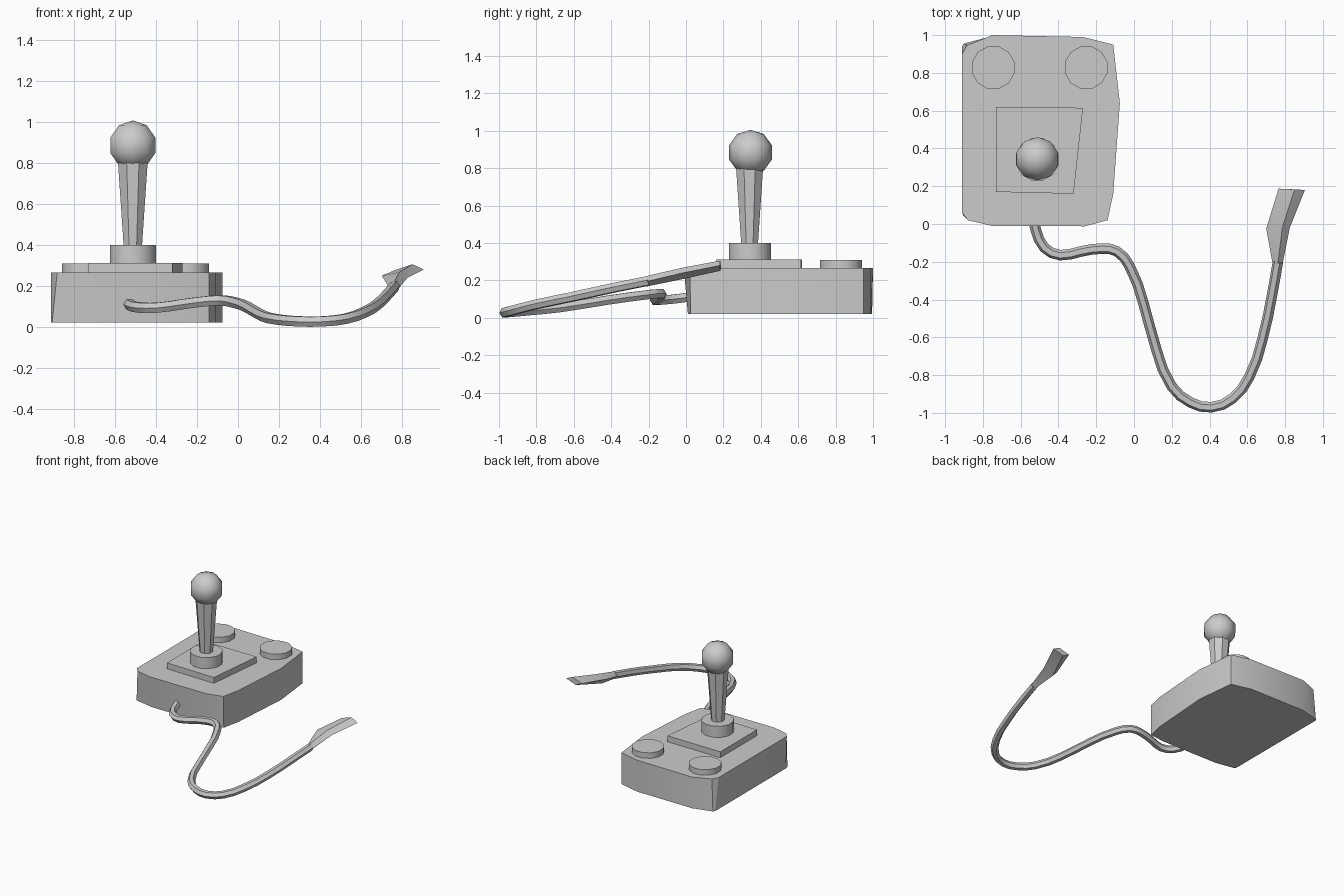
import bpy, math

if "Cube" in bpy.data.objects:
    bpy.data.objects.remove(bpy.data.objects["Cube"])


def smooth(obj, angle=30):
    bpy.ops.object.select_all(action='DESELECT')
    obj.select_set(True)
    bpy.context.view_layer.objects.active = obj
    bpy.ops.object.shade_smooth_by_angle(angle=math.radians(angle))


def loft(name, sections):
    """Skin equal-length point loops and cap both ends."""
    n = len(sections[0])
    verts = [p for s in sections for p in s]
    faces = [tuple(range(n))[::-1], tuple(range(len(verts) - n, len(verts)))]
    for k in range(len(sections) - 1):
        for i in range(n):
            j = (i + 1) % n
            faces.append((k*n + i, k*n + j, k*n + n + j, k*n + n + i))
    me = bpy.data.meshes.new(name)
    me.from_pydata(verts, [], faces)
    obj = bpy.data.objects.new(name, me)
    bpy.context.collection.objects.link(obj)
    smooth(obj)
    return obj


def cone(name, x, y, z0, z1, r0, r1, sides):
    bpy.ops.mesh.primitive_cone_add(vertices=sides, radius1=r0, radius2=r1, depth=z1 - z0,
                                    location=(x, y, (z0 + z1) / 2),
                                    rotation=(0, 0, math.pi / sides))
    obj = bpy.context.object
    obj.name = name
    smooth(obj, 37 if sides > 8 else 30)


# Base housing, counter-clockwise from the front left
top = [(-.88, .02), (-.75, -.01), (-.26, -.012), (-.14, .02), (-.11, .16), (-.075, .64),
       (-.11, .95), (-.27, .99), (-.75, 1.0), (-.885, .945), (-.91, .9), (-.91, .06)]
bottom = [(-.905, .045), (-.75, .015), (-.26, .01), (-.14, .025), (-.11, .16), (-.075, .64),
          (-.11, .95), (-.27, .99), (-.75, .995), (-.9, .955), (-.91, .94), (-.91, .07)]
loft("base", [[(x, y, .022) for x, y in bottom], [(x, y, .267) for x, y in top]])

# Raised plate under the stick
plate = [(-.73, .17), (-.32, .16), (-.27, .615), (-.73, .62)]
loft("stick_plate", [[(x, y, z) for x, y in plate] for z in (.25, .313)])

# Buttons
for name, x in (("left_button", -.745), ("right_button", -.253)):
    cone(name, x, .828, .25, .31, .116, .116, 12)

# Stick: collar, tapered shaft and ball
cone("stick_collar", -.512, .342, .30, .40, .116, .116, 12)
cone("stick_shaft", -.512, .34, .39, .80, .048, .078, 8)
bpy.ops.mesh.primitive_uv_sphere_add(segments=10, ring_count=5, radius=.121,
                                     location=(-.512, .345, .885))
bpy.context.object.name = "stick_ball"
smooth(bpy.context.object, 60)

# Cable
path = [(-.535, .04, .115), (-.52, -.03, .105), (-.475, -.125, .095), (-.39, -.165, .095),
        (-.28, -.145, .11), (-.165, -.13, .125), (-.09, -.145, .13), (-.025, -.22, .122),
        (.05, -.42, .095), (.12, -.67, .055), (.2, -.86, .036), (.3, -.945, .028),
        (.41, -.97, .028), (.52, -.925, .04), (.61, -.81, .07), (.68, -.61, .112),
        (.73, -.38, .162), (.762, -.2, .198)]
cu = bpy.data.curves.new("cable", 'CURVE')
cu.dimensions = '3D'
cu.resolution_u = 2
cu.bevel_depth = .028
cu.bevel_resolution = 1
cu.use_fill_caps = True
sp = cu.splines.new('BEZIER')
sp.bezier_points.add(len(path) - 1)
for bp, p in zip(sp.bezier_points, path):
    bp.co = p
    bp.handle_left_type = bp.handle_right_type = 'AUTO'
cable = bpy.data.objects.new("cable", cu)
bpy.context.collection.objects.link(cable)
bpy.ops.object.select_all(action='DESELECT')
cable.select_set(True)
bpy.context.view_layer.objects.active = cable
bpy.ops.object.convert(target='MESH')
smooth(bpy.context.object)

# Flared connector at the cable end
loft("connector", [
    [(.734, -.21, .195), (.76, -.21, .168), (.787, -.21, .195), (.762, -.21, .224)],
    [(.70, -.025, .25), (.74, -.025, .206), (.825, -.02, .24), (.785, -.02, .268)],
    [(.765, .187, .278), (.82, .185, .252), (.905, .18, .28), (.85, .183, .306)]])
